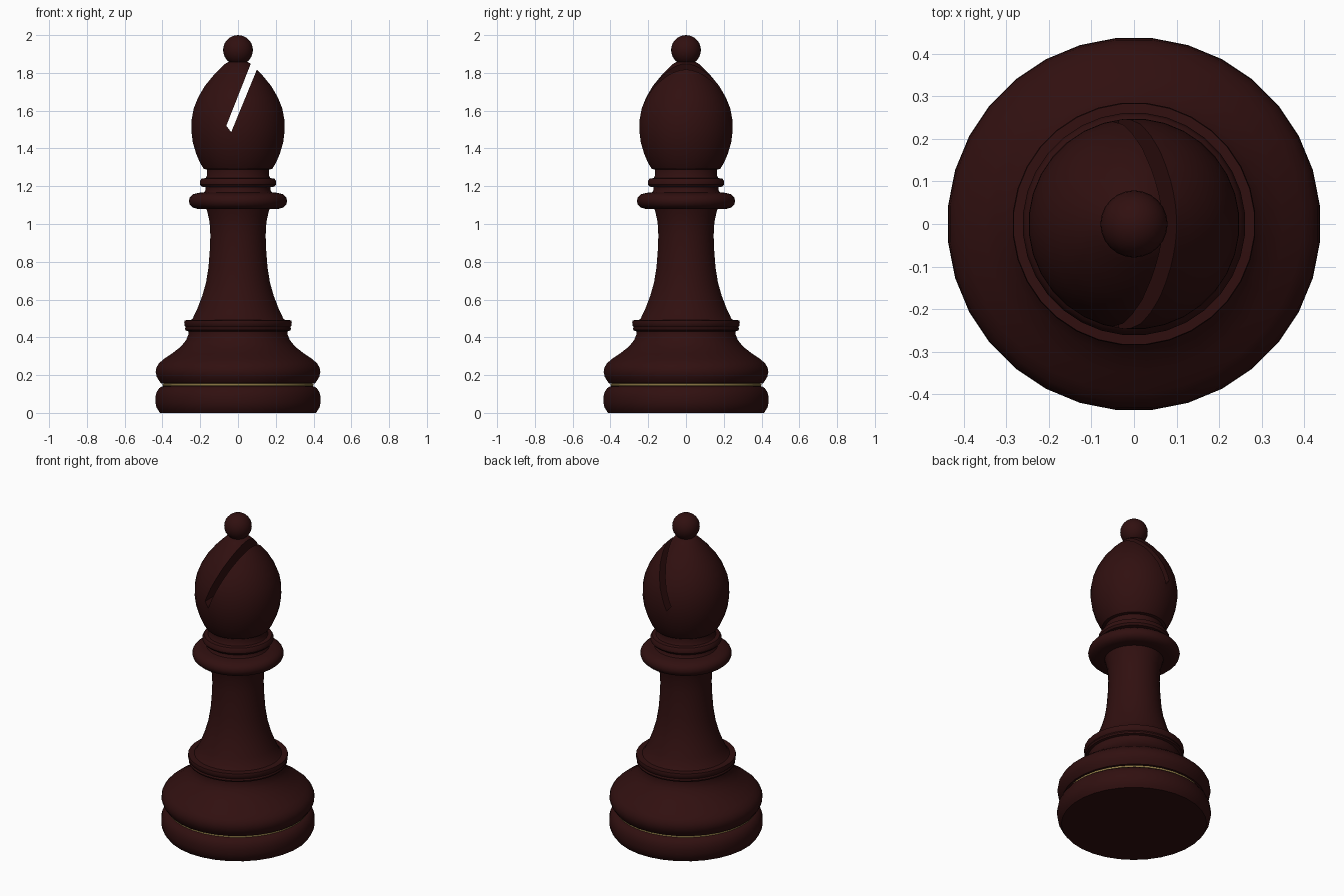
import bpy, bmesh, math

if "Cube" in bpy.data.objects:
    bpy.data.objects.remove(bpy.data.objects["Cube"])

SIDES = 32


def material(name, rgb):
    m = bpy.data.materials.new(name)
    m.diffuse_color = (*rgb, 1)
    m.use_nodes = True
    m.node_tree.nodes["Principled BSDF"].inputs["Base Color"].default_value = m.diffuse_color
    return m


wood = material("dark_red_wood", (0.030, 0.0050, 0.0050))
brass = material("brass", (0.45, 0.32, 0.10))


def add_mesh(name, bm, mat, angle=35):
    me = bpy.data.meshes.new(name)
    bmesh.ops.recalc_face_normals(bm, faces=bm.faces)
    bm.to_mesh(me)
    bm.free()
    ob = bpy.data.objects.new(name, me)
    bpy.context.collection.objects.link(ob)
    me.materials.append(mat)
    smooth(ob, angle)
    return ob


def smooth(ob, angle=35):
    bpy.ops.object.select_all(action='DESELECT')
    ob.select_set(True)
    bpy.context.view_layer.objects.active = ob
    bpy.ops.object.shade_smooth_by_angle(angle=math.radians(angle))


def lathe(name, profile, mat, cap_bottom=False, cap_top=False):
    """Turn a list of (radius, height) points around z."""
    bm = bmesh.new()
    rings = []
    for r, z in profile:
        rings.append([bm.verts.new((r * math.cos(a), r * math.sin(a), z))
                      for a in ((i + 0.5) * math.tau / SIDES for i in range(SIDES))])
    for lo, hi in zip(rings, rings[1:]):
        for i in range(SIDES):
            j = (i + 1) % SIDES
            bm.faces.new((lo[i], lo[j], hi[j], hi[i]))
    if cap_bottom:
        bm.faces.new(rings[0][::-1])
    if cap_top:
        bm.faces.new(rings[-1])
    return add_mesh(name, bm, mat)


# base: foot disc, brass inlay, bell-shaped plinth
lathe("foot", [(0.415, 0), (0.423, 0.012), (0.434, 0.03), (0.439, 0.055), (0.439, 0.085),
               (0.433, 0.11), (0.42, 0.13), (0.405, 0.14), (0.395, 0.142)], wood, cap_bottom=True)
lathe("brass_inlay", [(0.395, 0.142), (0.401, 0.144), (0.401, 0.153), (0.395, 0.155)], brass)
lathe("plinth", [(0.395, 0.155), (0.41, 0.157), (0.416, 0.165), (0.432, 0.19), (0.438, 0.215),
                 (0.434, 0.24), (0.42, 0.263), (0.395, 0.285), (0.35, 0.315), (0.305, 0.35),
                 (0.276, 0.385), (0.264, 0.415), (0.264, 0.432)], wood)

# ring on top of the plinth
lathe("plinth_ring", [(0.264, 0.432), (0.278, 0.436), (0.282, 0.445), (0.278, 0.455),
                      (0.284, 0.462), (0.286, 0.48), (0.284, 0.49), (0.25, 0.492)], wood)

# slender stem
lathe("stem", [(0.25, 0.492), (0.241, 0.50), (0.215, 0.555), (0.19, 0.62), (0.17, 0.69),
               (0.157, 0.77), (0.15, 0.86), (0.147, 0.94), (0.151, 1.01), (0.162, 1.06),
               (0.168, 1.08)], wood)

# collar and neck rings
lathe("collar", [(0.168, 1.08), (0.215, 1.08), (0.24, 1.087), (0.256, 1.102), (0.262, 1.122),
                 (0.256, 1.142), (0.24, 1.157), (0.21, 1.165), (0.18, 1.168)], wood)
lathe("neck_ring", [(0.18, 1.168), (0.172, 1.18), (0.172, 1.195), (0.194, 1.198), (0.203, 1.21),
                    (0.203, 1.226), (0.194, 1.24), (0.172, 1.243), (0.165, 1.255),
                    (0.165, 1.288)], wood)

# mitre-shaped head with the slanted slot
head = lathe("head", [(0.165, 1.288), (0.182, 1.292), (0.20, 1.32), (0.222, 1.37), (0.24, 1.43),
                      (0.248, 1.49), (0.247, 1.55), (0.236, 1.61), (0.212, 1.67),
                      (0.177, 1.73), (0.132, 1.785), (0.09, 1.828), (0.066, 1.85),
                      (0.05, 1.858)], wood, cap_bottom=True, cap_top=True)

bm = bmesh.new()
slot = [(-0.062, 1.52), (-0.036, 1.486), (0.134, 1.90), (0.088, 1.90)]
front = bm.faces.new([bm.verts.new((x, -0.4, z)) for x, z in slot])
ext = bmesh.ops.extrude_face_region(bm, geom=[front])
bmesh.ops.translate(bm, vec=(0, 0.8, 0),
                    verts=[v for v in ext["geom"] if isinstance(v, bmesh.types.BMVert)])
cutter = add_mesh("slot_cutter", bm, wood)
cutter.hide_render = True

mod = head.modifiers.new("slot", 'BOOLEAN')
mod.operation = 'DIFFERENCE'
mod.solver = 'EXACT'
mod.object = cutter
bpy.context.view_layer.objects.active = head
bpy.ops.object.modifier_apply(modifier=mod.name)
bpy.data.objects.remove(cutter)
smooth(head)

# ball finial
bm = bmesh.new()
bmesh.ops.create_uvsphere(bm, u_segments=24, v_segments=14, radius=0.079)
bmesh.ops.translate(bm, vec=(0, 0, 1.921), verts=bm.verts)
add_mesh("ball_finial", bm, wood)
